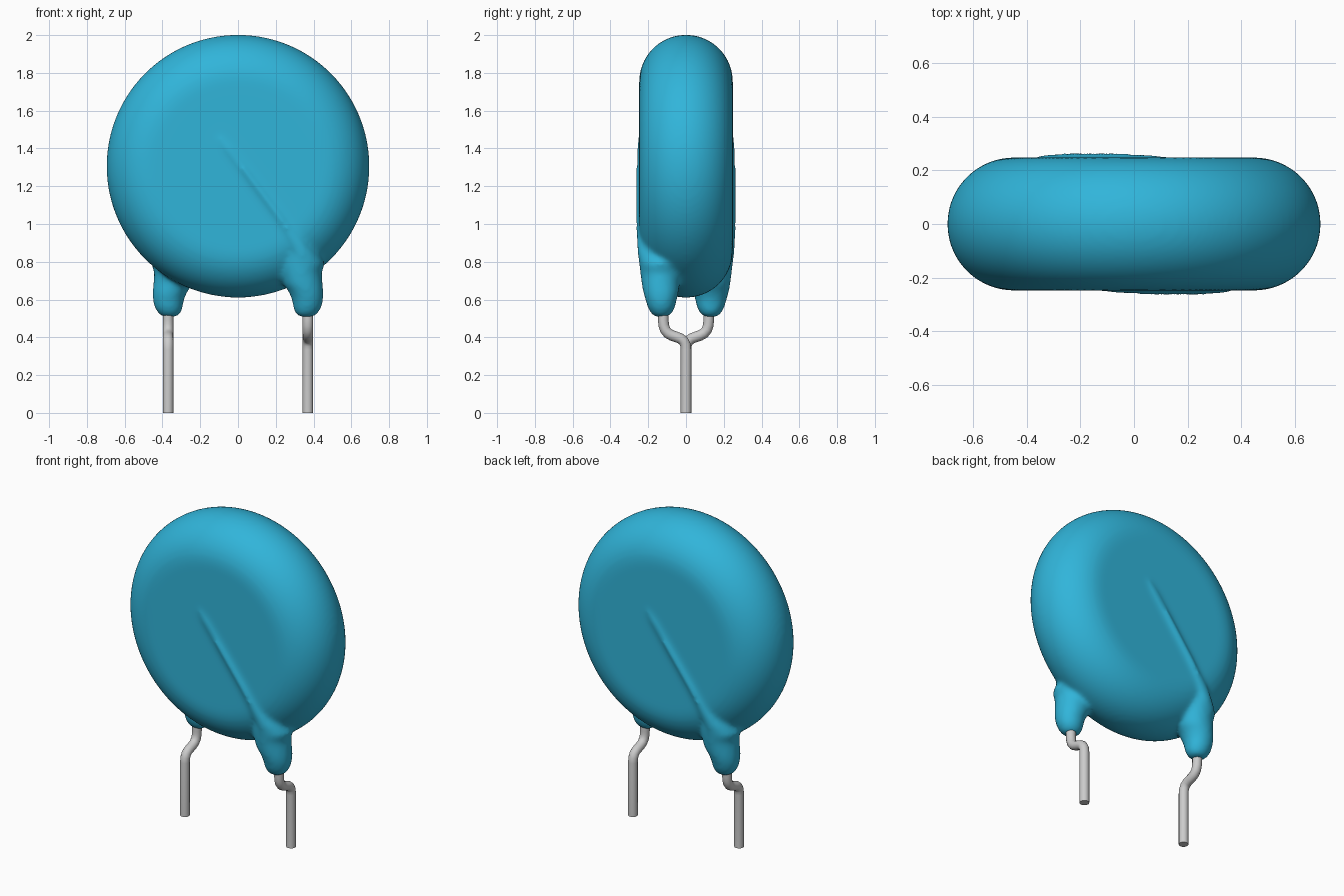
import bpy, bmesh, math
from mathutils import Matrix, Vector

cube = bpy.data.objects.get("Cube")
if cube:
    bpy.data.objects.remove(cube, do_unlink=True)


def material(name, rgb, rough):
    m = bpy.data.materials.new(name)
    m.use_nodes = True
    m.diffuse_color = (*rgb, 1)
    bsdf = m.node_tree.nodes["Principled BSDF"]
    bsdf.inputs["Base Color"].default_value = (*rgb, 1)
    bsdf.inputs["Roughness"].default_value = rough
    return m


blue = material("blue coating", (0.03, 0.46, 0.70), 0.4)
metal = material("tinned metal", (0.60, 0.60, 0.60), 0.4)

DISC_Z, DISC_R, HALF = 1.306, 0.696, 0.248


def add_disc(bm):
    """Rounded disc: a half profile spun around the y axis."""
    flat = DISC_R - HALF
    profile = [(0, -HALF)]
    for i in range(25):
        a = -math.pi / 2 + math.pi * i / 24
        profile.append((flat + HALF * math.cos(a), HALF * math.sin(a)))
    profile.append((0, HALF))
    verts = [bm.verts.new((r, y, DISC_Z)) for r, y in profile]
    edges = [bm.edges.new(pair) for pair in zip(verts, verts[1:])]
    bmesh.ops.spin(bm, geom=verts + edges, cent=(0, 0, DISC_Z), axis=(0, 1, 0),
                   angle=math.tau, steps=128, use_merge=True)
    bmesh.ops.remove_doubles(bm, verts=bm.verts, dist=1e-4)


def add_loft(bm, rings, turn, n=32):
    """Closed loft through horizontal ellipses (z, cx, cy, rx, ry)."""
    rot = Matrix.Rotation(turn, 3, "Z")
    loops = []
    for z, cx, cy, rx, ry in rings:
        loops.append([bm.verts.new(rot @ Vector((
            cx + rx * math.cos(math.tau * i / n),
            cy + ry * math.sin(math.tau * i / n), z))) for i in range(n)])
    for a, b in zip(loops, loops[1:]):
        for i in range(n):
            j = (i + 1) % n
            bm.faces.new((a[i], a[j], b[j], b[i]))
    bm.faces.new(loops[0][::-1])
    bm.faces.new(loops[-1])


# Coated lead: drip around the wire, flaring into the disc
drip = [
    (0.507, 0.362, -0.130, 0.030, 0.030),
    (0.520, 0.362, -0.130, 0.056, 0.052),
    (0.555, 0.367, -0.130, 0.075, 0.072),
    (0.600, 0.369, -0.132, 0.083, 0.084),
    (0.640, 0.361, -0.132, 0.092, 0.095),
    (0.680, 0.345, -0.135, 0.104, 0.100),
    (0.740, 0.335, -0.135, 0.108, 0.107),
    (0.790, 0.340, -0.138, 0.120, 0.110),
    (0.840, 0.338, -0.150, 0.090, 0.105),
    (0.900, 0.315, -0.165, 0.065, 0.096),
    (0.960, 0.275, -0.180, 0.050, 0.083),
]
# Faint ridge of the buried wire across the face
ridge = [
    (0.850, 0.335, -0.190, 0.060, 0.068),
    (0.930, 0.290, -0.200, 0.052, 0.064),
    (1.050, 0.210, -0.205, 0.045, 0.060),
    (1.250, 0.060, -0.210, 0.040, 0.055),
    (1.400, -0.053, -0.210, 0.036, 0.053),
    (1.460, -0.098, -0.205, 0.025, 0.048),
    (1.480, -0.113, -0.200, 0.012, 0.030),
]

# Body: all volumes merged and softened into one skin
bm = bmesh.new()
add_disc(bm)
for turn in (0, math.pi):
    add_loft(bm, drip, turn)
    add_loft(bm, ridge, turn)
bmesh.ops.recalc_face_normals(bm, faces=bm.faces)
mesh = bpy.data.meshes.new("coated_disc")
bm.to_mesh(mesh)
bm.free()
mesh.materials.append(blue)
mesh.shade_smooth()
body = bpy.data.objects.new("coated_disc", mesh)
bpy.context.collection.objects.link(body)
remesh = body.modifiers.new("merge", "REMESH")
remesh.mode = "VOXEL"
remesh.voxel_size = 0.012
remesh.use_smooth_shade = True
smooth = body.modifiers.new("soften", "SMOOTH")
smooth.factor = 0.5
smooth.iterations = 18

# Wire leads: straight pin, then a kink out to the drip
kink = [(0, 0), (0, 0.335), (-0.003, 0.36), (-0.013, 0.381), (-0.030, 0.394),
        (-0.052, 0.402), (-0.075, 0.410), (-0.096, 0.422), (-0.111, 0.441),
        (-0.118, 0.465), (-0.120, 0.490), (-0.120, 0.600)]
for name, side in (("left_lead", 1), ("right_lead", -1)):
    curve = bpy.data.curves.new(name, "CURVE")
    curve.dimensions = "3D"
    curve.bevel_depth = 0.028
    curve.bevel_resolution = 6
    curve.use_fill_caps = True
    spline = curve.splines.new("POLY")
    spline.points.add(len(kink) - 1)
    for p, (y, z) in zip(spline.points, kink):
        p.co = (side * 0.37, side * y, z, 1)
    spline.use_smooth = True
    curve.materials.append(metal)
    lead = bpy.data.objects.new(name, curve)
    bpy.context.collection.objects.link(lead)
